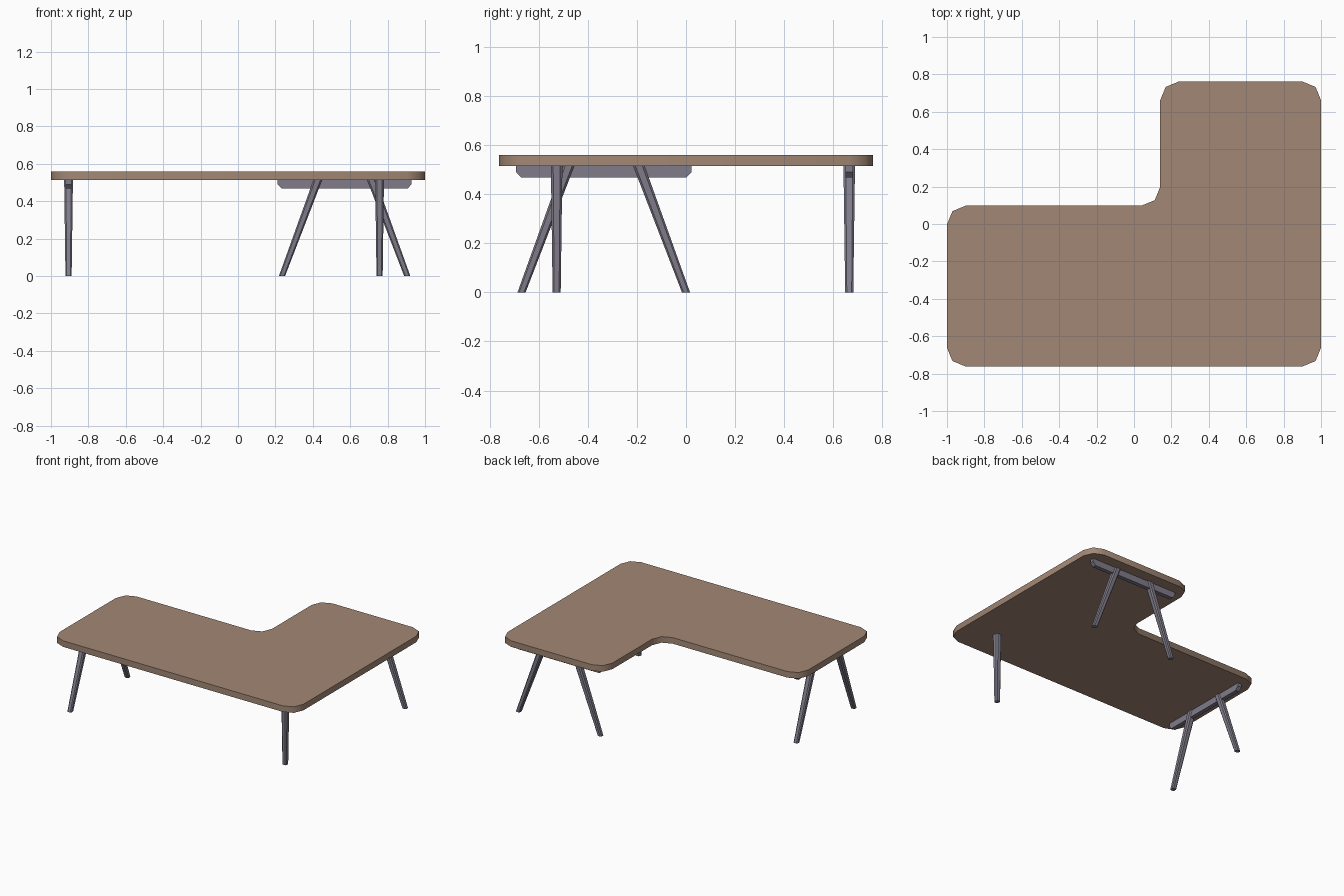
import bpy, bmesh
from math import sin, cos, pi
from mathutils import Vector

cube = bpy.data.objects.get("Cube")
if cube:
    bpy.data.objects.remove(cube, do_unlink=True)


def make_material(name, rgb):
    mat = bpy.data.materials.new(name)
    mat.use_nodes = True
    mat.diffuse_color = (*rgb, 1)
    mat.node_tree.nodes["Principled BSDF"].inputs["Base Color"].default_value = (*rgb, 1)
    return mat


WOOD = make_material("warm brown wood", (0.36, 0.245, 0.178))
METAL = make_material("purple grey paint", (0.215, 0.2, 0.255))
UNDERSIDE = 0.515


def loft(name, rings, mat):
    """Join rings of equal length with quads and cap both ends."""
    bm = bmesh.new()
    loops = [[bm.verts.new(p) for p in ring] for ring in rings]
    n = len(loops[0])
    for low, high in zip(loops, loops[1:]):
        for i in range(n):
            j = (i + 1) % n
            bm.faces.new((low[i], low[j], high[j], high[i]))
    bm.faces.new(loops[0][::-1])
    bm.faces.new(loops[-1])
    bmesh.ops.recalc_face_normals(bm, faces=bm.faces)
    mesh = bpy.data.meshes.new(name)
    bm.to_mesh(mesh)
    bm.free()
    mesh.materials.append(mat)
    obj = bpy.data.objects.new(name, mesh)
    bpy.context.collection.objects.link(obj)
    return obj


def rounded_outline(corners, radius, steps=2):
    """Replace each right-angle corner with an arc."""
    points = []
    for i, c in enumerate(corners):
        p = Vector(c)
        a = (Vector(corners[i - 1]) - p).normalized() * radius
        b = (Vector(corners[(i + 1) % len(corners)]) - p).normalized() * radius
        for k in range(steps + 1):
            t = k / steps * pi / 2
            points.append(p + a * (1 - sin(t)) + b * (1 - cos(t)))
    return points


def square_ring(x, y, z, width, chamfer=0.2):
    h, c = width / 2, width / 2 * (1 - 2 * chamfer)
    shape = [(h, -c), (h, c), (c, h), (-c, h), (-h, c), (-h, -c), (-c, -h), (c, -h)]
    return [(x + u, y + v, z) for u, v in shape]


def leg(name, foot, top):
    return loft(name, [square_ring(*foot, 0, 0.033),
                       square_ring(*top, UNDERSIDE, 0.047)], METAL)


def trestle(name, centre, axis):
    """A pair of splayed legs under a rail running along the axis."""
    c, d = Vector(centre), Vector(axis)
    side = Vector((-d.y, d.x)) * 0.015
    for label, s in (("first", -1), ("second", 1)):
        leg(f"{name}_{label}_leg", c + d * s * 0.335, c + d * s * 0.143)
    # Rail with clipped lower corners
    half, low = 0.358, UNDERSIDE - 0.048
    profile = [(-half, UNDERSIDE), (half, UNDERSIDE), (half, low + 0.024),
               (half - 0.022, low), (0.022 - half, low), (-half, low + 0.024)]
    rings = [[(*(c + d * u + side * s), z) for u, z in profile] for s in (-1, 1)]
    loft(f"{name}_rail", rings, METAL)


# L-shaped tabletop
outline = rounded_outline([(-1, -0.762), (1, -0.762), (1, 0.762),
                           (0.14, 0.762), (0.14, 0.098), (-1, 0.098)], 0.1)
top = loft("tabletop", [[(p.x, p.y, z) for p in outline] for z in (UNDERSIDE, 0.56)], WOOD)
bpy.context.view_layer.objects.active = top
top.select_set(True)
bpy.ops.object.shade_smooth_by_angle(angle=pi / 3.5)

# Supports
trestle("right_trestle", (-0.906, -0.335), (0, 1))
trestle("back_trestle", (0.57, 0.665), (1, 0))
leg("corner_leg", (0.757, -0.527), (0.757, -0.527))
